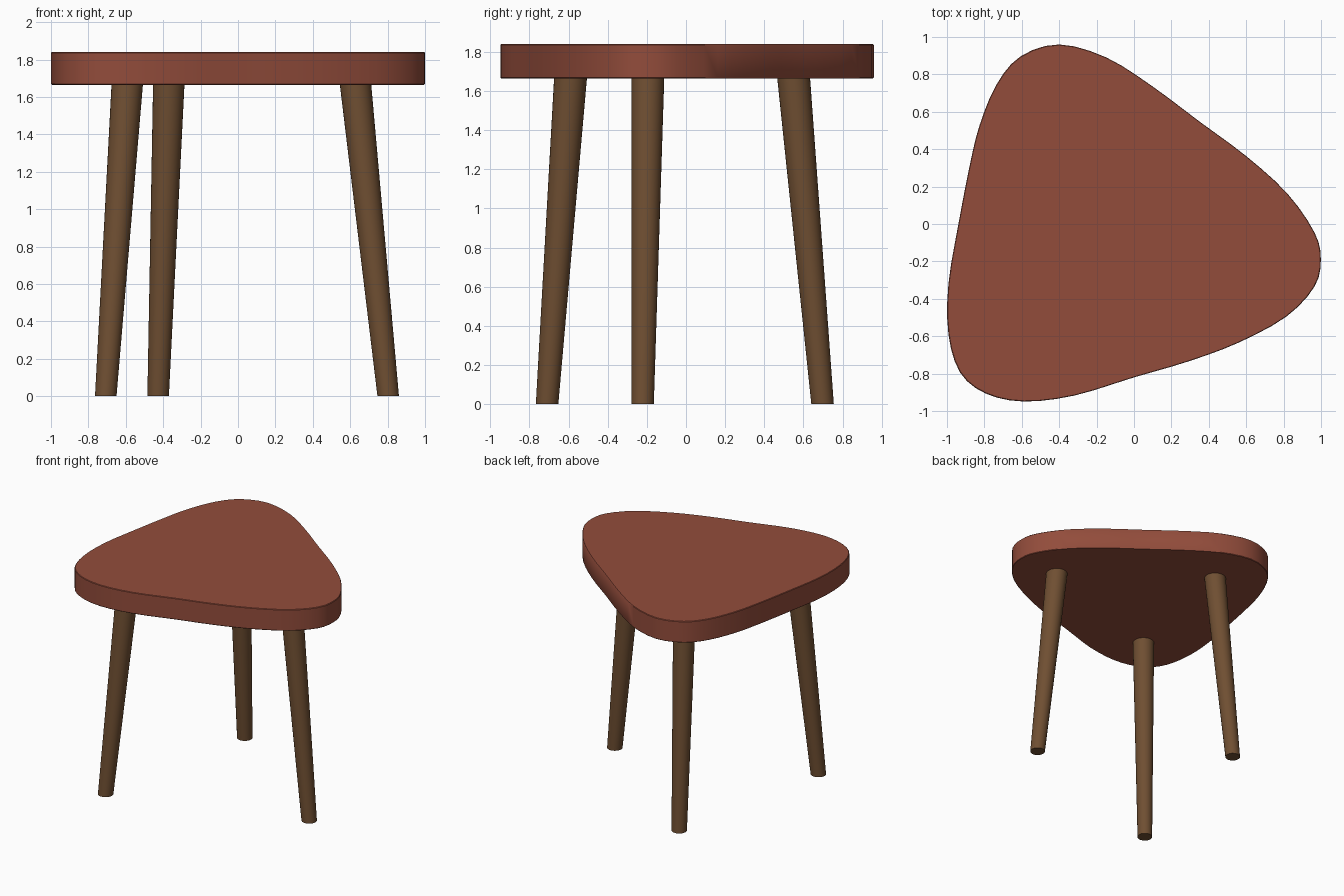
import bpy, bmesh, math
from mathutils import Vector

if "Cube" in bpy.data.objects:
    bpy.data.objects.remove(bpy.data.objects["Cube"])


def material(name, rgb):
    m = bpy.data.materials.new(name)
    m.diffuse_color = (*rgb, 1)
    m.use_nodes = True
    m.node_tree.nodes["Principled BSDF"].inputs["Base Color"].default_value = m.diffuse_color
    return m


RED = material("red brown seat", (0.29, 0.073, 0.044))
WOOD = material("dark wood", (0.16, 0.078, 0.032))


def make_object(name, bm, mat):
    bmesh.ops.recalc_face_normals(bm, faces=bm.faces)
    me = bpy.data.meshes.new(name)
    bm.to_mesh(me)
    bm.free()
    me.materials.append(mat)
    ob = bpy.data.objects.new(name, me)
    bpy.context.collection.objects.link(ob)
    bpy.ops.object.select_all(action='DESELECT')
    ob.select_set(True)
    bpy.context.view_layer.objects.active = ob
    bpy.ops.object.shade_smooth_by_angle(angle=math.radians(35))
    return ob


def loft(rings):
    """Solid from matching rings of points, capped at both ends."""
    bm = bmesh.new()
    vs = [[bm.verts.new(p) for p in ring] for ring in rings]
    n = len(vs[0])
    for a, b in zip(vs, vs[1:]):
        for i in range(n):
            j = (i + 1) % n
            bm.faces.new((a[i], a[j], b[j], b[i]))
    bm.faces.new(vs[0])
    bm.faces.new(vs[-1])
    return bm


def smooth_loop(pts, steps):
    """Closed Catmull-Rom curve through the points."""
    pts = [Vector(p) for p in pts]
    n, out = len(pts), []
    for i in range(n):
        a, b, c, d = (pts[(i + k) % n] for k in (-1, 0, 1, 2))
        for s in range(steps):
            t = s / steps
            out.append(0.5 * (2 * b + (c - a) * t + (2 * a - 5 * b + 4 * c - d) * t * t
                              + (3 * b - a - 3 * c + d) * t ** 3))
    return out


# Seat: rounded three-cornered slab with a hair-thin eased rim
outline = smooth_loop([
    (0.999, -0.19), (0.965, -0.335), (0.815, -0.495), (0.56, -0.634), (0.29, -0.735),
    (0.0, -0.82), (-0.318, -0.917), (-0.59, -0.949), (-0.794, -0.906), (-0.93, -0.794),
    (-0.992, -0.59), (-0.992, -0.318), (-0.935, 0.02), (-0.879, 0.31), (-0.826, 0.527),
    (-0.735, 0.746), (-0.607, 0.896), (-0.40, 0.96), (-0.147, 0.89), (0.1, 0.735),
    (0.35, 0.548), (0.60, 0.363), (0.82, 0.163), (0.965, -0.045)], 3)


def seat_ring(z, inset):
    return [(*(p * (1 - inset)), z) for p in outline]


make_object("seat", loft([seat_ring(1.665, 0.004), seat_ring(1.669, 0),
                          seat_ring(1.836, 0), seat_ring(1.84, 0.004)]), RED)


# Legs: splayed, tapered, cut level at the floor and under the seat
def leg(name, foot, top):
    def ring(c, r, z):
        return [(c[0] + r * math.cos(i * math.tau / 32),
                 c[1] + r * math.sin(i * math.tau / 32), z) for i in range(32)]
    make_object(name, loft([ring(foot, 0.0575, 0), ring(top, 0.084, 1.67)]), WOOD)


leg("right_leg", (0.803, -0.222), (0.628, -0.195))
leg("back_leg", (-0.427, 0.698), (-0.370, 0.550))
leg("front_leg", (-0.707, -0.710), (-0.592, -0.590))
